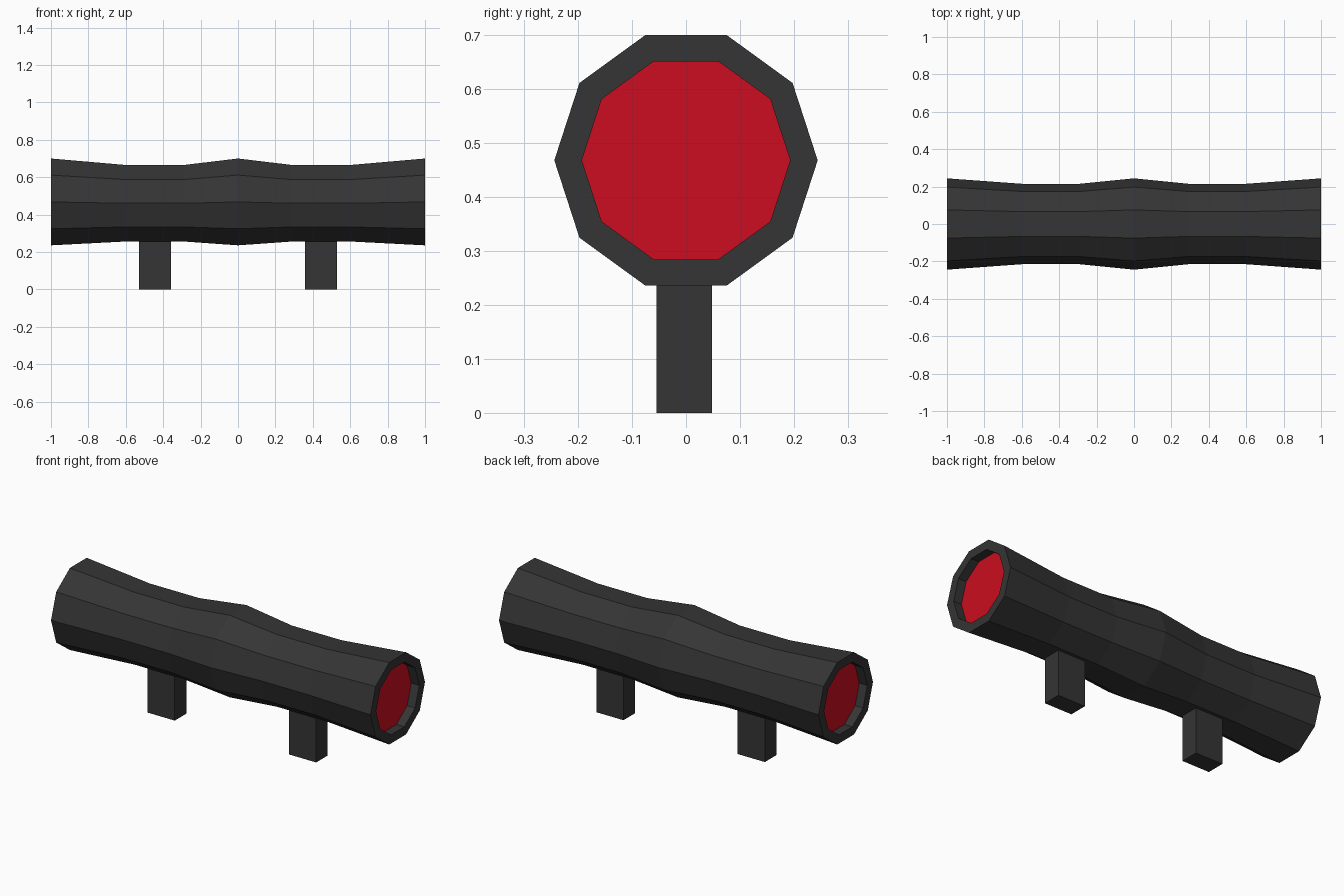
import bpy, bmesh, math

if "Cube" in bpy.data.objects:
    bpy.data.objects.remove(bpy.data.objects["Cube"])

SIDES = 10


def material(name, color):
    m = bpy.data.materials.new(name)
    m.diffuse_color = (*color, 1)
    m.use_nodes = True
    m.node_tree.nodes["Principled BSDF"].inputs["Base Color"].default_value = m.diffuse_color
    return m


dark = material("dark_casing", (0.035, 0.035, 0.035))
red = material("red_lens", (0.60, 0.004, 0.014))


def add_object(name, bm, mat):
    bmesh.ops.recalc_face_normals(bm, faces=bm.faces)
    mesh = bpy.data.meshes.new(name)
    bm.to_mesh(mesh)
    bm.free()
    mesh.materials.append(mat)
    obj = bpy.data.objects.new(name, mesh)
    bpy.context.collection.objects.link(obj)
    return obj


def ring(bm, x, radius, z):
    steps = [2 * math.pi * i / SIDES for i in range(SIDES)]
    return [bm.verts.new((x, radius * math.cos(a), z + radius * math.sin(a))) for a in steps]


# Casing: (x, radius, centre height) from one recessed lip to the other
half = [(0.95, 0.193, 0.468), (1.0, 0.193, 0.468), (1.0, 0.244, 0.468),
        (0.60, 0.215, 0.461), (0.29, 0.215, 0.461)]
profile = ([(-x, r, z) for x, r, z in half] + [(0, 0.244, 0.468)] + half[::-1])
bm = bmesh.new()
rings = [ring(bm, *p) for p in profile]
for a, b in zip(rings, rings[1:]):
    for i in range(SIDES):
        j = (i + 1) % SIDES
        bm.faces.new((a[i], a[j], b[j], b[i]))
add_object("tube_casing", bm, dark)

for side, s in (("left", -1), ("right", 1)):
    # Recessed lens closing each end
    bm = bmesh.new()
    verts = ring(bm, s * 0.95, 0.193, 0.468)
    bm.faces.new(verts if s > 0 else verts[::-1])
    mesh_obj = bpy.data.meshes.new(side + "_lens")
    bm.to_mesh(mesh_obj)
    bm.free()
    mesh_obj.materials.append(red)
    bpy.context.collection.objects.link(bpy.data.objects.new(side + "_lens", mesh_obj))

    # Mounting foot, its top sunk into the casing
    bm = bmesh.new()
    bmesh.ops.create_cube(bm, size=1)
    for v in bm.verts:
        v.co = (v.co.x * 0.17 + s * 0.443, v.co.y * 0.103 - 0.003, (v.co.z + 0.5) * 0.27)
    add_object(side + "_foot", bm, dark)
